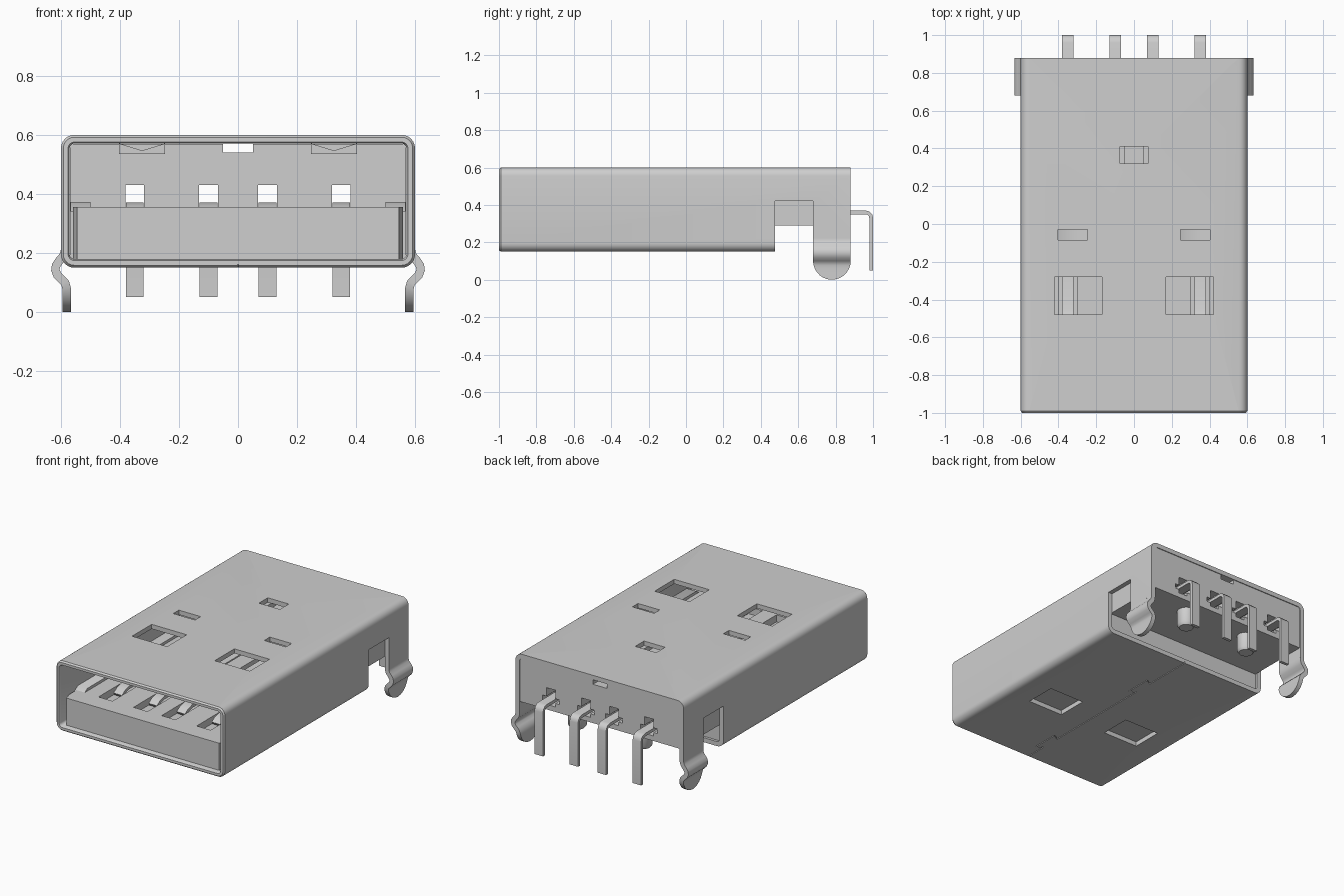
import bpy, bmesh, math
from mathutils import Vector

if "Cube" in bpy.data.objects:
    bpy.data.objects.remove(bpy.data.objects["Cube"], do_unlink=True)

GREY = (0.62, 0.62, 0.62, 1.0)
mat = bpy.data.materials.new("plain grey")
mat.use_nodes = True
mat.diffuse_color = GREY
mat.node_tree.nodes["Principled BSDF"].inputs["Base Color"].default_value = GREY


def finish(bm, name):
    """Turn a bmesh into a named, coloured object."""
    bmesh.ops.recalc_face_normals(bm, faces=bm.faces)
    me = bpy.data.meshes.new(name)
    bm.to_mesh(me)
    bm.free()
    me.materials.append(mat)
    ob = bpy.data.objects.new(name, me)
    bpy.context.collection.objects.link(ob)
    shade(ob)
    return ob


def shade(ob):
    bpy.ops.object.select_all(action='DESELECT')
    ob.select_set(True)
    bpy.context.view_layer.objects.active = ob
    bpy.ops.object.shade_smooth_by_angle(angle=math.radians(35))


def loft(rings, name, cyclic=False):
    """Skin equal-length closed rings, capping the ends unless cyclic."""
    bm = bmesh.new()
    vs = [[bm.verts.new(p) for p in r] for r in rings]
    n = len(rings[0])
    pairs = list(zip(vs, vs[1:]))
    if cyclic:
        pairs.append((vs[-1], vs[0]))
    else:
        bm.faces.new(vs[0])
        bm.faces.new(vs[-1])
    for a, b in pairs:
        for i in range(n):
            j = (i + 1) % n
            bm.faces.new((a[i], a[j], b[j], b[i]))
    return finish(bm, name)


def prism(pts, axis, lo, hi, name):
    """Extrude a flat outline along x, y or z."""
    def at(p, t):
        return {'x': (t, p[0], p[1]), 'y': (p[0], t, p[1]), 'z': (p[0], p[1], t)}[axis]
    return loft([[at(p, t) for p in pts] for t in (lo, hi)], name)


def box(x0, x1, y0, y1, z0, z1):
    return prism([(x0, y0), (x1, y0), (x1, y1), (x0, y1)], 'z', z0, z1, "cutter")


def cut(target, cutter):
    """Subtract a cutter, then discard it."""
    cutter.hide_render = True
    m = target.modifiers.new("cut", 'BOOLEAN')
    m.operation, m.solver, m.object = 'DIFFERENCE', 'EXACT', cutter
    bpy.ops.object.select_all(action='DESELECT')
    target.select_set(True)
    bpy.context.view_layer.objects.active = target
    bpy.ops.object.modifier_apply(modifier=m.name)
    bpy.data.objects.remove(cutter, do_unlink=True)


def ribbon(path, t):
    """Outline of a strip of thickness t around an open 2D path."""
    left, right = [], []
    for i, p in enumerate(path):
        a = Vector(path[max(i - 1, 0)])
        b = Vector(path[min(i + 1, len(path) - 1)])
        d = (b - a).normalized()
        n = Vector((-d.y, d.x)) * t / 2
        left.append(tuple(Vector(p) + n))
        right.append(tuple(Vector(p) - n))
    return left + right[::-1]


def rounded_ring(inset, radius, y):
    """Rounded rectangle of the shell section at depth y."""
    hx, z0, z1 = 0.6 - inset, 0.15 + inset, 0.6 - inset
    pts = []
    for k, (cx, cz) in enumerate([(hx - radius, z1 - radius), (radius - hx, z1 - radius),
                                  (radius - hx, z0 + radius), (hx - radius, z0 + radius)]):
        for s in range(7):
            a = math.radians(90 * k + 15 * s)
            pts.append((cx + radius * math.cos(a), y, cz + radius * math.sin(a)))
    return pts


# Metal shell: hollow rounded sleeve with a chamfered mouth
shell = loft([rounded_ring(0.008, 0.037, -1.0), rounded_ring(0, 0.045, -0.99),
              rounded_ring(0, 0.045, 0.88), rounded_ring(0.029, 0.018, 0.88),
              rounded_ring(0.029, 0.018, -0.99), rounded_ring(0.024, 0.022, -1.0)],
             "shell", cyclic=True)
cut(shell, box(-0.7, 0.7, 0.475, 1.0, 0.1, 0.22))      # open rear underside
cut(shell, box(-0.7, 0.7, 0.475, 0.68, 0.12, 0.42))    # side cutouts
cut(shell, box(-0.075, 0.075, 0.32, 0.41, 0.5, 0.7))   # rear top window
for s in (-1, 1):
    xa, xb = sorted((s * 0.17, s * 0.42))
    cut(shell, box(xa, xb, -0.48, -0.28, 0.5, 0.7))    # large top windows
    cut(shell, box(xa, xb, -0.48, -0.28, 0.1, 0.2))    # bottom windows
    xa, xb = sorted((s * 0.247, s * 0.402))
    cut(shell, box(xa, xb, -0.085, -0.028, 0.5, 0.7))  # small top windows

# Interlocking seam along the underside
seam = [(0, 0.5), (0, 0.15), (0.04, 0.17), (0.04, 0.0), (0, 0.02),
        (0, -0.72), (0.04, -0.70), (0.04, -0.87), (0, -0.85), (0, -1.01)]
for a, b in zip(seam, seam[1:]):
    cut(shell, prism(ribbon([a, b], 0.005), 'z', 0.14, 0.16, "cutter"))
shade(shell)

# Board-lock legs: bent strips with a rounded tip
bend = [(0.5855, 0.23), (0.5855, 0.21), (0.592, 0.19), (0.607, 0.172), (0.617, 0.157),
        (0.619, 0.142), (0.613, 0.126), (0.598, 0.111), (0.586, 0.098), (0.581, 0.08),
        (0.58, 0.06), (0.58, 0.04), (0.58, 0.024), (0.58, 0.012), (0.58, 0.004), (0.58, 0.0)]
outline = ribbon(bend, 0.029)
count = len(bend)
for s, side in ((-1, "right"), (1, "left")):
    rings = []
    for i, (_, z) in enumerate(bend):
        drop = max(0.0, 0.1 - z)
        w = math.sqrt(max(0.00002, 0.01 - drop ** 2))
        p, q = outline[i], outline[2 * count - 1 - i]
        rings.append([(s * p[0], 0.78 - w, p[1]), (s * p[0], 0.78 + w, p[1]),
                      (s * q[0], 0.78 + w, q[1]), (s * q[0], 0.78 - w, q[1])])
    loft(rings, side + "_lock_leg")

# Insulator: rear block and the tongue inside the mouth
block = prism([(0.2, 0.18), (0.46, 0.18), (0.46, 0.29), (0.876, 0.29), (0.876, 0.57), (0.2, 0.57)],
              'x', -0.57, 0.57, "insulator_block")
tongue = prism([(-0.545, -0.97), (0.545, -0.97), (0.56, -0.92), (0.56, 0.21), (-0.56, 0.21), (-0.56, -0.92)],
               'z', 0.18, 0.355, "tongue")
cut(block, box(-0.05, 0.05, 0.1, 1.0, 0.54, 0.6))

# Contacts lying in tongue slots, passing through the block and bending down
pin_path = [(-0.72, 0.33), (-0.69, 0.35), (-0.65, 0.361), (-0.52, 0.361), (-0.485, 0.35),
            (-0.45, 0.335), (0.15, 0.335), (0.25, 0.36), (0.96, 0.36), (0.976, 0.356),
            (0.987, 0.345), (0.99, 0.33), (0.99, 0.05)]
for n, x in enumerate((-0.35, -0.1, 0.1, 0.35), 1):
    cut(tongue, box(x - 0.05, x + 0.05, -0.85, 0.19, 0.31, 0.4))
    cut(block, box(x - 0.032, x + 0.032, 0.1, 1.0, 0.322, 0.43))
    cut(block, box(x - 0.06, x + 0.06, 0.78, 1.0, 0.345, 0.375))
    prism(ribbon(pin_path, 0.02), 'x', x - 0.03, x + 0.03, "contact_pin_%d" % n)
shade(block)
shade(tongue)

for s, side in ((-1, "right"), (1, "left")):
    # Ramped rails beside the tongue
    xa, xb = sorted((s * 0.5, s * 0.568))
    prism([(-0.87, 0.34), (-0.82, 0.372), (0.21, 0.372), (0.21, 0.34)], 'x', xa, xb, side + "_rail")
    # Notched catches under the small windows
    c = s * 0.325
    prism([(c - 0.078, 0.571), (c - 0.078, 0.535), (c + 0.078, 0.535), (c + 0.078, 0.571), (c, 0.547)],
          'y', -0.085, -0.028, side + "_catch")
    # Locating pegs under the rear block
    px, sec = s * 0.235, [(0.055, 0.3), (0.055, 0.195), (0.043, 0.178)]
    loft([[(px + r * math.cos(k * math.pi / 12), 0.77 + r * math.sin(k * math.pi / 12), z)
           for k in range(24)] for r, z in sec], side + "_peg")
